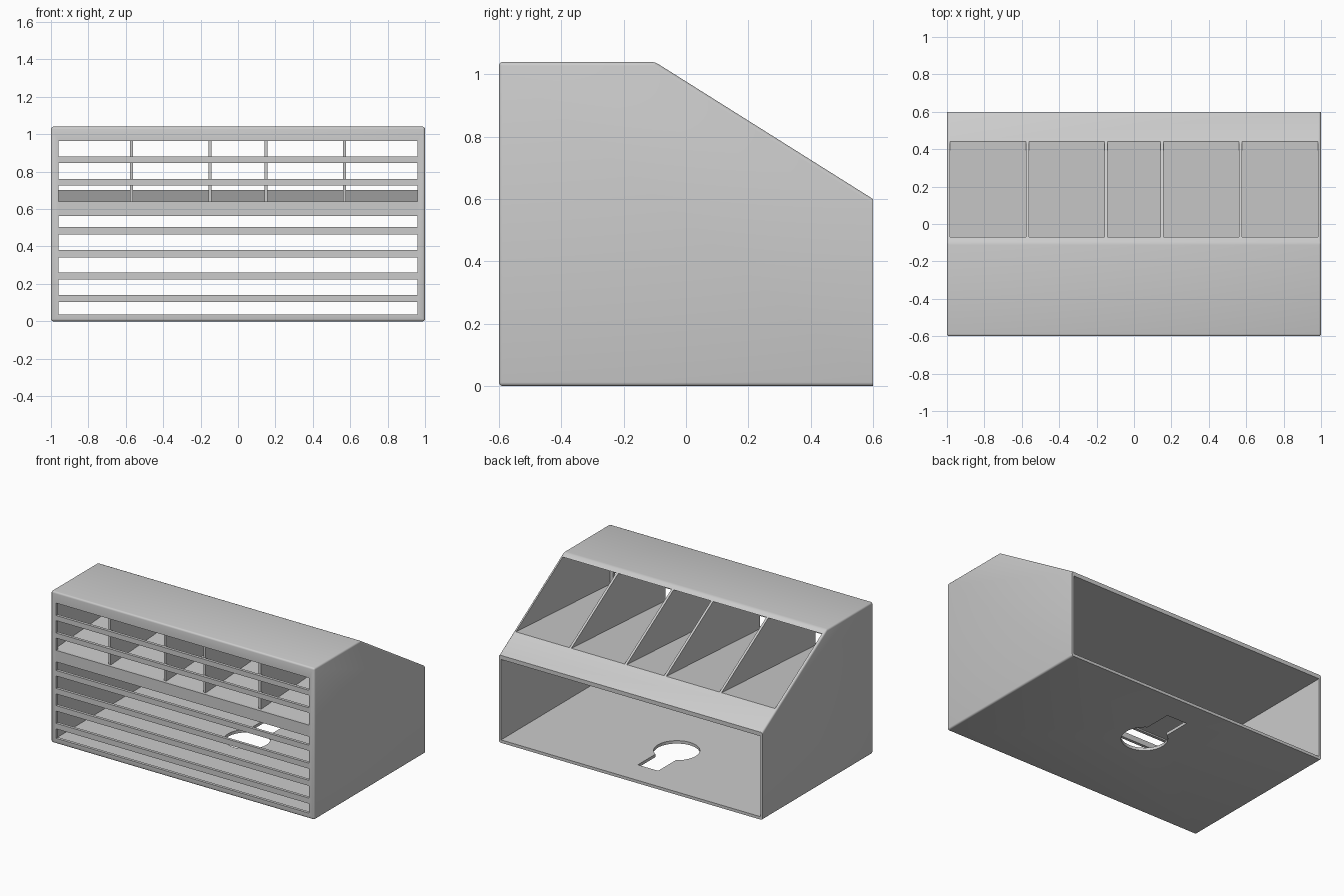
import bpy, bmesh, math

cube = bpy.data.objects.get("Cube")
if cube:
    bpy.data.objects.remove(cube, do_unlink=True)

grey = bpy.data.materials.new("plain grey")
grey.use_nodes = True
GREY = (0.6, 0.6, 0.6, 1)
grey.diffuse_color = GREY
grey.node_tree.nodes["Principled BSDF"].inputs["Base Color"].default_value = GREY


def make_object(name, bm):
    bmesh.ops.recalc_face_normals(bm, faces=bm.faces)
    mesh = bpy.data.meshes.new(name)
    bm.to_mesh(mesh)
    bm.free()
    mesh.materials.append(grey)
    obj = bpy.data.objects.new(name, mesh)
    bpy.context.collection.objects.link(obj)
    return obj


def prism(profile, x0, x1):
    """Side profile of (y, z) points extruded from x0 to x1."""
    bm = bmesh.new()
    face = bm.faces.new([bm.verts.new((x0, y, z)) for y, z in profile])
    ext = bmesh.ops.extrude_face_region(bm, geom=[face])
    verts = [v for v in ext["geom"] if isinstance(v, bmesh.types.BMVert)]
    bmesh.ops.translate(bm, verts=verts, vec=(x1 - x0, 0, 0))
    return bm


def box(x0, x1, y0, y1, z0, z1):
    return prism([(y0, z0), (y1, z0), (y1, z1), (y0, z1)], x0, x1)


def cut(target, bm):
    """Subtract a temporary cutter from the target."""
    cutter = make_object("cutter", bm)
    cutter.hide_render = True
    mod = target.modifiers.new("cut", "BOOLEAN")
    mod.operation = "DIFFERENCE"
    mod.solver = "EXACT"
    mod.object = cutter
    bpy.context.view_layer.objects.active = target
    bpy.ops.object.modifier_apply(modifier=mod.name)
    mesh = cutter.data
    bpy.data.objects.remove(cutter, do_unlink=True)
    bpy.data.meshes.remove(mesh)


# Outer body with a sloping rear top; every edge but the back ones is rounded
body = prism([(-0.6, 0), (0.6, 0), (0.6, 0.6), (-0.1, 1.04), (-0.6, 1.04)], -1, 1)
soft = [e for e in body.edges if not all(v.co.y > 0.59 for v in e.verts)]
bmesh.ops.bevel(body, geom=soft, offset=0.012, segments=3, profile=0.5, affect="EDGES")
case = make_object("slatted_case", body)

# Lower compartment, open at the back
WALL, FRONT = 0.016, -0.58
cut(case, box(-1 + WALL, 1 - WALL, FRONT, 0.7, 0.02, 0.572))

# Upper pockets between thin dividers, open through the slope
pocket = [(FRONT, 0.638), (0.44, 0.70), (0.44, 1.02), (FRONT, 1.02)]
HALF = 0.008
dividers = [-0.57, -0.15, 0.15, 0.57]
starts = [-1 + WALL] + [d + HALF for d in dividers]
ends = [d - HALF for d in dividers] + [1 - WALL]
for x0, x1 in zip(starts, ends):
    cut(case, prism(pocket, x0, x1))

# Horizontal slots in the front wall
slots = [(0.037, 0.102), (0.14, 0.224), (0.262, 0.342), (0.38, 0.465),
         (0.503, 0.562), (0.641, 0.725), (0.76, 0.845), (0.88, 0.965)]
for z0, z1 in slots:
    cut(case, box(-0.96, 0.96, -0.7, FRONT + 0.002, z0, z1))

# Keyhole in the floor: round hole with a slot towards the back
hole = bmesh.new()
bmesh.ops.create_cone(hole, cap_ends=True, segments=48, radius1=0.144,
                      radius2=0.144, depth=0.2)
bmesh.ops.translate(hole, verts=hole.verts, vec=(0, 0.1, 0))
cut(case, hole)
cut(case, box(-0.077, 0.077, 0.1, 0.412, -0.1, 0.1))

# Smooth the rounded edges, keep the rest crisp
bpy.ops.object.select_all(action="DESELECT")
case.select_set(True)
bpy.context.view_layer.objects.active = case
bpy.ops.object.shade_smooth_by_angle(angle=math.radians(35))
